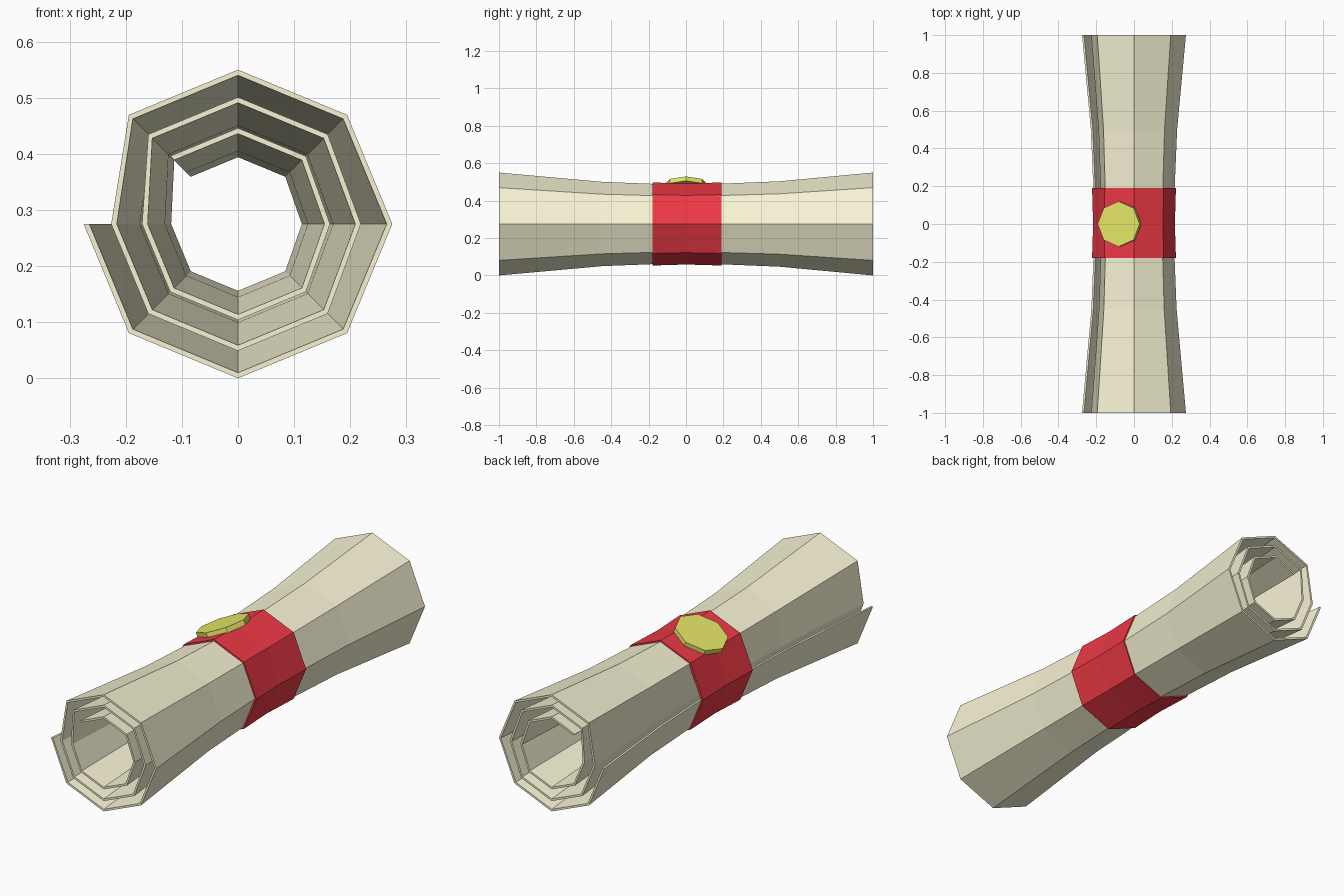
import bpy
from math import cos, sin, radians
from mathutils import Matrix

if "Cube" in bpy.data.objects:
    bpy.data.objects.remove(bpy.data.objects["Cube"])

CZ = 0.275  # height of the roll axis


def finish(name, verts, faces, color):
    mesh = bpy.data.meshes.new(name)
    mesh.from_pydata(verts, [], faces)
    obj = bpy.data.objects.new(name, mesh)
    bpy.context.collection.objects.link(obj)
    paint(obj, color)
    return obj


def paint(obj, color):
    mat = bpy.data.materials.new(obj.name + "_colour")
    mat.diffuse_color = (*color, 1)
    mat.use_nodes = True
    mat.node_tree.nodes["Principled BSDF"].inputs["Base Color"].default_value = mat.diffuse_color
    obj.data.materials.append(mat)


def loft(name, path, stations, thick, color, closed=False):
    """Sweep a polar path (angle, radius) along y with a scale per station,
    giving the sheet an inner and an outer skin."""
    verts, faces = [], []
    n = len(path)
    for y, s in stations:
        for inset in (0, thick):
            for a, r in path:
                q = r * s - inset
                verts.append((q * cos(radians(a)), y, CZ + q * sin(radians(a))))
    last = len(stations) - 1
    segs = n if closed else n - 1

    def v(k, skin, i):
        return (k * 2 + skin) * n + i % n

    for k in range(last):
        for i in range(segs):
            faces.append((v(k, 0, i), v(k, 0, i + 1), v(k + 1, 0, i + 1), v(k + 1, 0, i)))
            faces.append((v(k, 1, i), v(k + 1, 1, i), v(k + 1, 1, i + 1), v(k, 1, i + 1)))
        if not closed:  # long free edges of the sheet
            faces.append((v(k, 0, 0), v(k + 1, 0, 0), v(k + 1, 1, 0), v(k, 1, 0)))
            e = n - 1
            faces.append((v(k, 0, e), v(k, 1, e), v(k + 1, 1, e), v(k + 1, 0, e)))
    for i in range(segs):  # rims at both ends
        faces.append((v(0, 0, i), v(0, 1, i), v(0, 1, i + 1), v(0, 0, i + 1)))
        faces.append((v(last, 0, i), v(last, 0, i + 1), v(last, 1, i + 1), v(last, 1, i)))
    return finish(name, verts, faces, color)


# Paper: three octagonal wraps, each stepping inward at the left side
spiral = []
for i in range(24):
    r = (0.275, 0.226, 0.171)[i // 8]
    if i in (12, 20):  # right-hand corners sit slightly tighter
        r -= 0.007
    spiral.append((180 + 45 * i, r))
loft("rolled_paper", spiral,
     [(-1, 1), (-0.45, 0.82), (0, 0.755), (0.5, 0.83), (1, 1)],
     0.01, (0.93, 0.9, 0.66))

# Ribbon band: closed octagon hugging the waist
loft("ribbon_band", [(45 * i, 0.222) for i in range(8)],
     [(-0.18, 1), (0, 0.975), (0.19, 1)], 0.012, (0.85, 0.04, 0.06), closed=True)

# Wax seal: octagonal disc lying on the upper-left facet of the band
tilt = Matrix.Rotation(radians(-22.5), 4, 'Y')
bpy.ops.mesh.primitive_cylinder_add(vertices=8, radius=0.12, depth=0.025)
seal = bpy.context.object
seal.name = "wax_seal"
seal.matrix_world = Matrix.Translation((-0.077, 0, 0.472)) @ tilt
paint(seal, (0.8, 0.8, 0.14))
